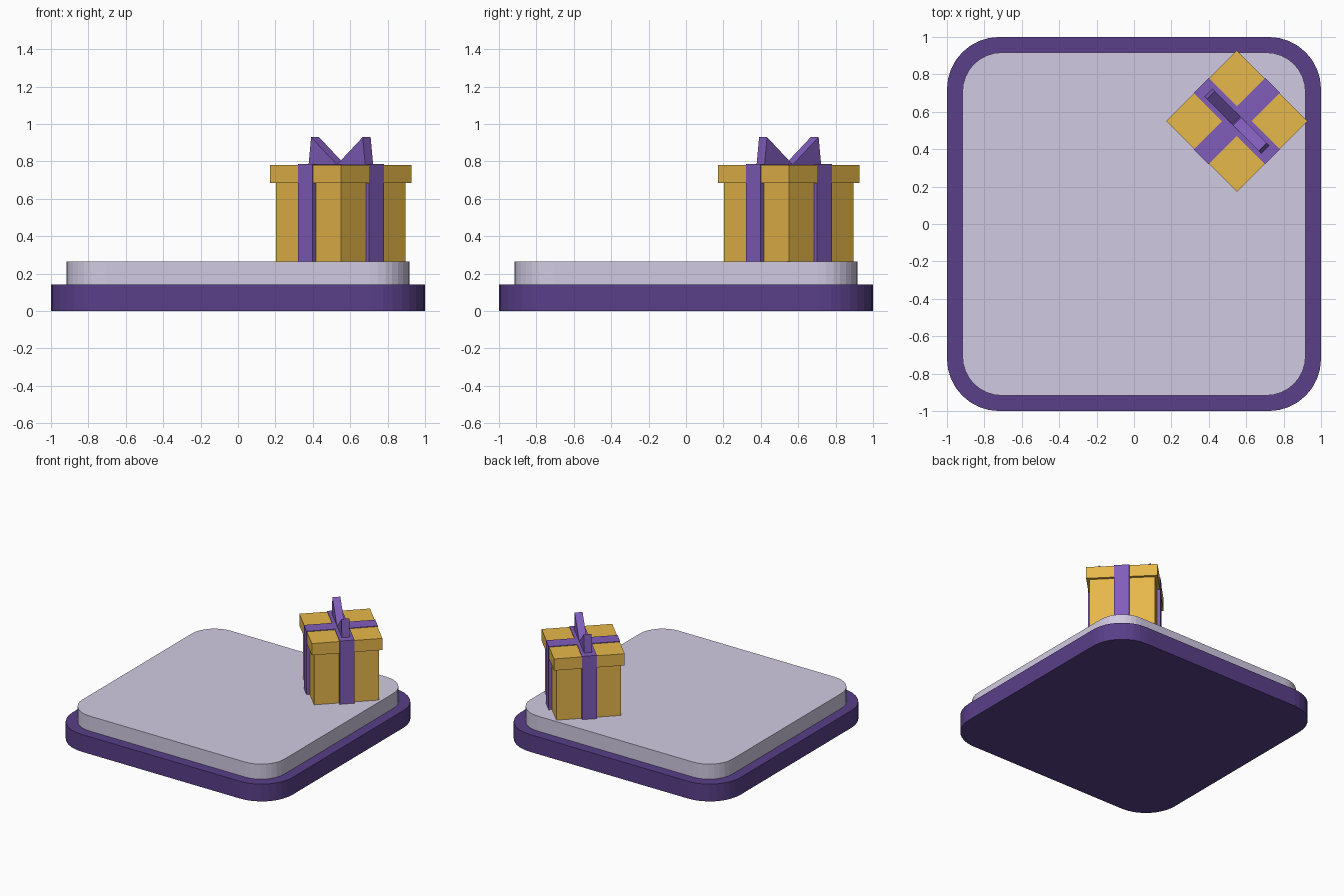
import bpy, bmesh
from math import pi, cos, sin
from mathutils import Matrix

if "Cube" in bpy.data.objects:
    bpy.data.objects.remove(bpy.data.objects["Cube"])


def material(name, rgb):
    m = bpy.data.materials.new(name)
    m.diffuse_color = (*rgb, 1)
    m.use_nodes = True
    m.node_tree.nodes["Principled BSDF"].inputs["Base Color"].default_value = m.diffuse_color
    return m


DARK = material("dark_purple", (0.10, 0.05, 0.25))
PALE = material("pale_lilac", (0.64, 0.59, 0.76))
GOLD = material("gold", (0.80, 0.48, 0.07))
VIOLET = material("violet", (0.22, 0.11, 0.50))

# Gift frame: turned 45 degrees near the back right corner
GIFT = Matrix.Translation((0.55, 0.55, 0)) @ Matrix.Rotation(-pi / 4, 4, 'Z')


def prism(name, pts, direction, mat, matrix=Matrix()):
    """Extrude a closed 3D outline along a direction."""
    bm = bmesh.new()
    face = bm.faces.new([bm.verts.new(p) for p in pts])
    top = bmesh.ops.extrude_face_region(bm, geom=[face])["geom"]
    bmesh.ops.translate(bm, vec=direction,
                        verts=[v for v in top if isinstance(v, bmesh.types.BMVert)])
    bmesh.ops.recalc_face_normals(bm, faces=bm.faces)
    bm.transform(matrix)
    me = bpy.data.meshes.new(name)
    bm.to_mesh(me)
    bm.free()
    me.materials.append(mat)
    ob = bpy.data.objects.new(name, me)
    bpy.context.collection.objects.link(ob)
    return ob


def rounded_slab(name, half, r, z0, z1, mat, seg=8):
    pts = []
    for q, (sx, sy) in enumerate([(1, 1), (-1, 1), (-1, -1), (1, -1)]):
        for i in range(seg + 1):
            a = (q + i / seg) * pi / 2
            pts.append((sx * (half - r) + r * cos(a), sy * (half - r) + r * sin(a), z0))
    return prism(name, pts, (0, 0, z1 - z0), mat)


def gift_box(name, hx, hy, z0, z1, mat):
    pts = [(-hx, -hy, z0), (hx, -hy, z0), (hx, hy, z0), (-hx, hy, z0)]
    return prism(name, pts, (0, 0, z1 - z0), mat, GIFT)


# Tile: dark base and pale top slab
rounded_slab("base", 1.0, 0.28, 0, 0.142, DARK)
rounded_slab("top_slab", 0.917, 0.21, 0.142, 0.265, PALE)

# Gift: body, lid and crossed ribbons
gift_box("gift_body", 0.245, 0.245, 0.265, 0.69, GOLD)
gift_box("gift_lid", 0.267, 0.267, 0.684, 0.78, GOLD)
gift_box("ribbon_lengthwise", 0.27, 0.056, 0.265, 0.785, VIOLET)
gift_box("ribbon_crosswise", 0.056, 0.27, 0.265, 0.785, VIOLET)

# Bow: two mirrored triangular loops
for side, label in ((1, "right"), (-1, "left")):
    outline = [(0, -0.03, 0.783), (side * 0.214, -0.03, 0.783), (side * 0.195, -0.03, 0.93)]
    prism("bow_loop_" + label, outline, (0, 0.06, 0), VIOLET, GIFT)
